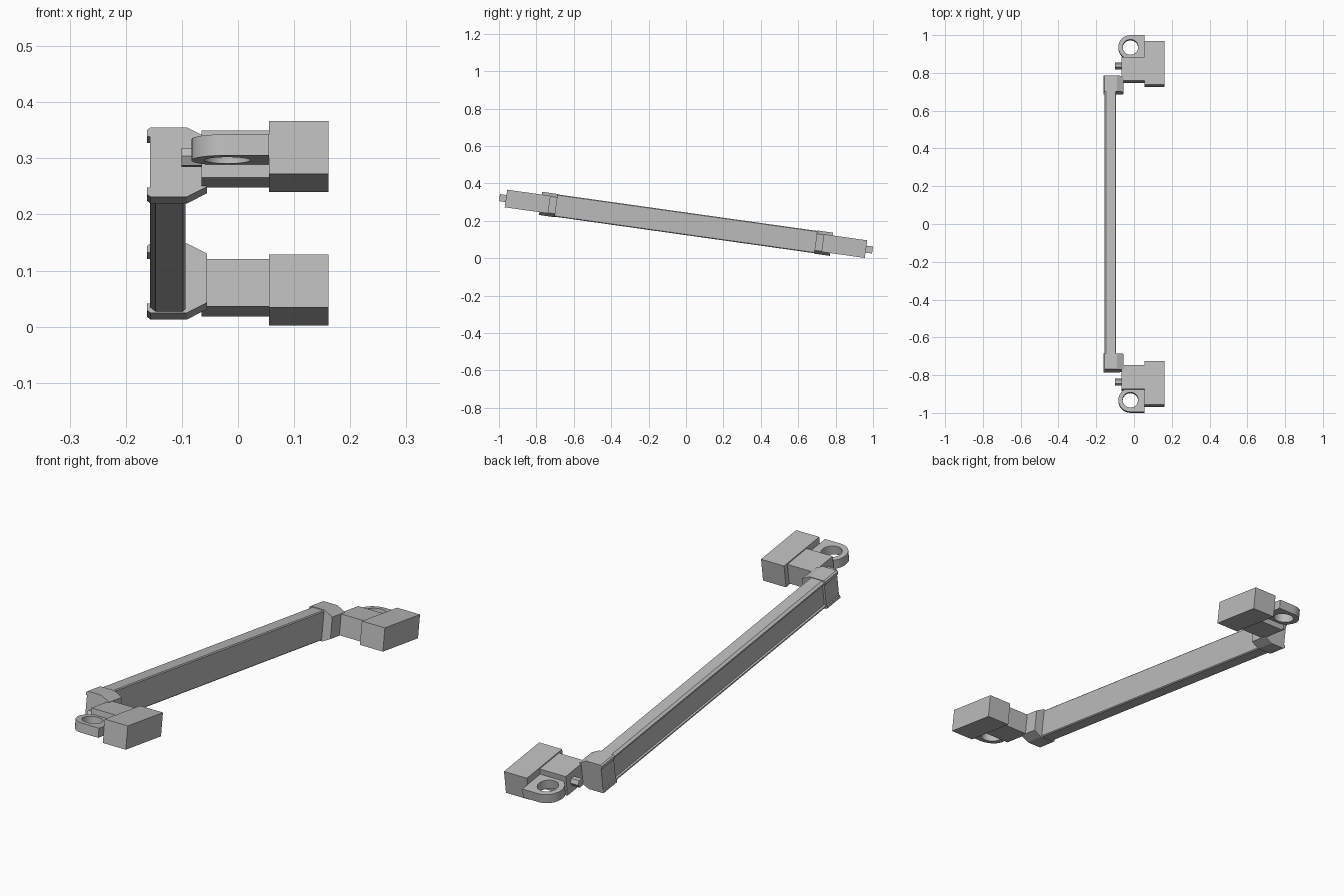
import bpy, bmesh, math
from mathutils import Vector

cube = bpy.data.objects.get("Cube")
if cube:
    bpy.data.objects.remove(cube, do_unlink=True)

TILT = math.radians(-8)
CENTRE = (0, 0, 0.184)

grey = bpy.data.materials.new("plain grey")
grey.use_nodes = True
COLOUR = (0.5, 0.5, 0.5, 1)
grey.diffuse_color = COLOUR
grey.node_tree.nodes["Principled BSDF"].inputs["Base Color"].default_value = COLOUR


def finish(name, bm):
    """Turn a bmesh into a tilted object of the handle."""
    bmesh.ops.recalc_face_normals(bm, faces=bm.faces)
    mesh = bpy.data.meshes.new(name)
    bm.to_mesh(mesh)
    bm.free()
    mesh.materials.append(grey)
    obj = bpy.data.objects.new(name, mesh)
    obj.location = CENTRE
    obj.rotation_euler.x = TILT
    bpy.context.collection.objects.link(obj)
    return obj


def extrude(name, points, depth):
    """Extrude a closed outline of 3D points by a vector."""
    bm = bmesh.new()
    face = bm.faces.new([bm.verts.new(p) for p in points])
    new = bmesh.ops.extrude_face_region(bm, geom=[face])
    verts = [g for g in new["geom"] if isinstance(g, bmesh.types.BMVert)]
    bmesh.ops.translate(bm, verts=verts, vec=Vector(depth))
    return finish(name, bm)


def symmetric(half):
    """Mirror an upper half-profile (x, z) to a closed outline."""
    return half + [(x, -z) for x, z in reversed(half)]


def along(name, half, y0, y1):
    """Extrude a mirrored cross-section along y."""
    return extrude(name, [(x, y0, z) for x, z in symmetric(half)], (0, y1 - y0, 0))


def tab(name, side):
    """Rounded lug with a round hole."""
    cx, cy, r, hole, flat, h, n = -0.019, 0.943, 0.064, 0.041, 0.074, 0.019, 32
    bm = bmesh.new()
    rings = []
    for outer, z in ((True, h), (True, -h), (False, -h), (False, h)):
        ring = []
        for i in range(n):
            a = math.tau * i / n
            c, s = math.cos(a), math.sin(a)
            if not outer:
                x, y = c * hole, s * hole
            elif c > 1e-6:
                m = max(abs(c), abs(s))
                x, y = c / m * flat, s / m * r
            else:
                x, y = c * r, s * r
            ring.append(bm.verts.new((cx + x, side * (cy + y), z)))
        rings.append(ring)
    for k in range(4):
        a, b = rings[k], rings[(k + 1) % 4]
        for i in range(n):
            j = (i + 1) % n
            bm.faces.new((a[i], a[j], b[j], b[i]))
    obj = finish(name, bm)
    bpy.ops.object.select_all(action='DESELECT')
    bpy.context.view_layer.objects.active = obj
    obj.select_set(True)
    bpy.ops.object.shade_smooth_by_angle(angle=math.radians(30))


# Long grip bar with a recessed outer face and two lips
bar = [(-0.148, 0.046), (-0.157, 0.046), (-0.157, 0.052),
       (-0.147, 0.06), (-0.098, 0.06), (-0.094, 0.056)]
along("grip_bar", bar, -0.71, 0.71)

# Sleeve around each bar end, tapering toward the mount
sleeve = [(-0.157, 0.046), (-0.162, 0.046), (-0.162, 0.058),
          (-0.156, 0.0625), (-0.091, 0.0625), (-0.055, 0.044)]

for label, s in (("front", -1), ("back", 1)):
    along(label + "_sleeve", sleeve, s * 0.70, s * 0.785)
    # Stepped mount
    along(label + "_mount_neck", [(-0.065, 0.0425), (0.056, 0.0425)], s * 0.76, s * 0.888)
    along(label + "_mount_block", [(0.055, 0.0475), (0.161, 0.0475)], s * 0.738, s * 0.972)
    # Hinge lug
    tab(label + "_lug", s)
    # Six-sided pin
    pin = [(-0.101, s * 0.845 + 0.018 * math.cos(math.tau * i / 6),
            0.018 * math.sin(math.tau * i / 6)) for i in range(6)]
    extrude(label + "_pin", pin, (0.04, 0, 0))
